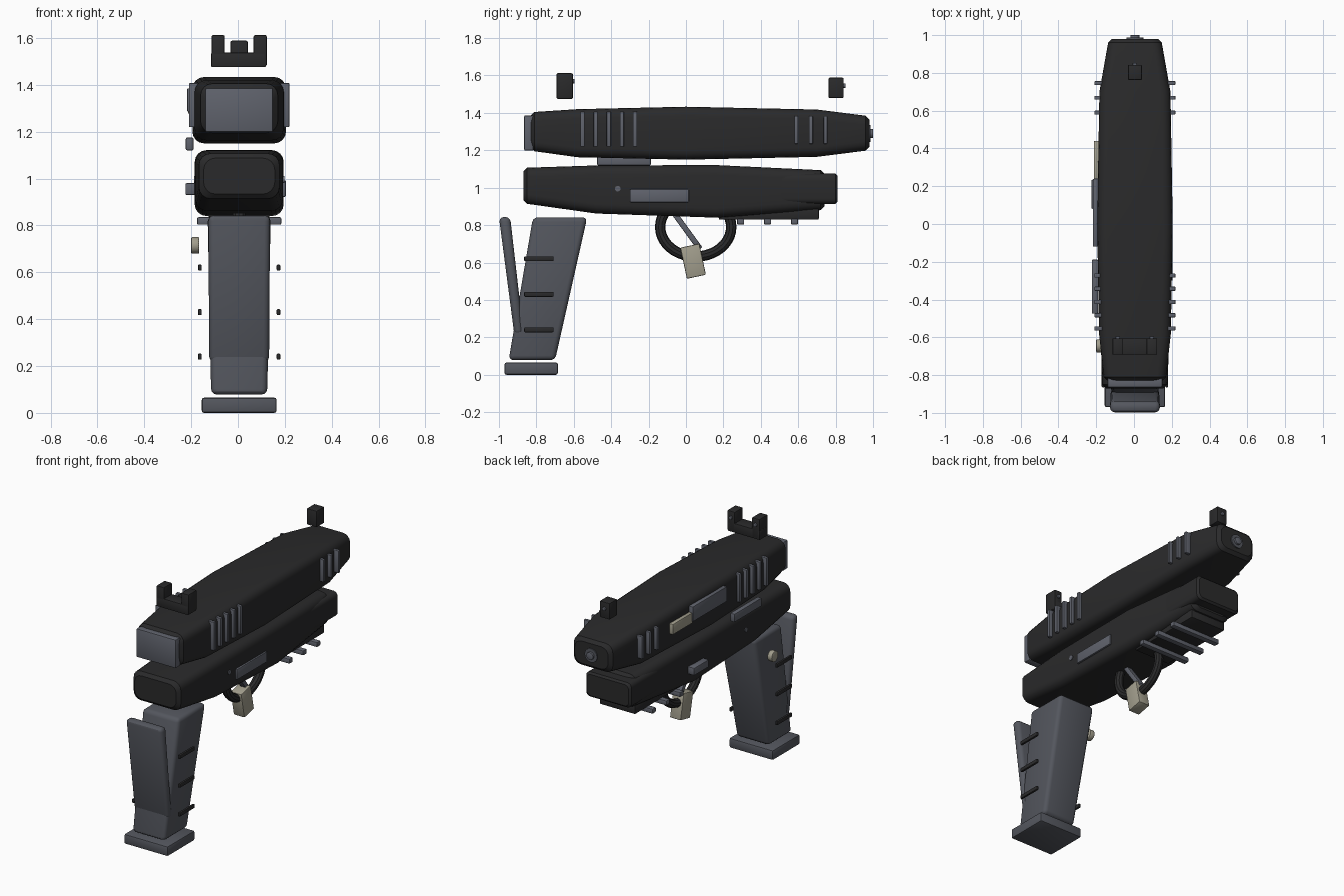
import bpy, bmesh, math
from mathutils import Matrix, Vector

if "Cube" in bpy.data.objects:
    bpy.data.objects.remove(bpy.data.objects["Cube"])

CX = 0.005  # common centre line


def mat(name, rgb):
    m = bpy.data.materials.new(name)
    m.diffuse_color = (*rgb, 1)
    m.use_nodes = True
    m.node_tree.nodes["Principled BSDF"].inputs["Base Color"].default_value = m.diffuse_color
    return m


BLACK = mat("matte black", (0.023, 0.023, 0.024))
GRIP = mat("grip grey", (0.088, 0.094, 0.112))
STEEL = mat("steel grey", (0.115, 0.123, 0.15))
CREAM = mat("cream", (0.36, 0.34, 0.265))


def finish(bm, name, material, bevel=0.0, segments=2):
    if bevel:
        bmesh.ops.bevel(bm, geom=bm.edges[:], offset=bevel, segments=segments,
                        profile=0.5, affect='EDGES', clamp_overlap=True)
    bmesh.ops.recalc_face_normals(bm, faces=bm.faces[:])
    me = bpy.data.meshes.new(name)
    bm.to_mesh(me)
    bm.free()
    me.materials.append(material)
    ob = bpy.data.objects.new(name, me)
    bpy.context.collection.objects.link(ob)
    bpy.ops.object.select_all(action='DESELECT')
    ob.select_set(True)
    bpy.context.view_layer.objects.active = ob
    bpy.ops.object.shade_smooth_by_angle(angle=math.radians(30))
    return ob


def box(name, material, x, y, z, bevel=0.006, tilt=0.0):
    """Box from (low, high) ranges, tilted about its own x axis."""
    bm = bmesh.new()
    size = [b - a for a, b in (x, y, z)]
    centre = [(a + b) / 2 for a, b in (x, y, z)]
    m = (Matrix.Translation(centre) @ Matrix.Rotation(tilt, 4, 'X')
         @ Matrix.Diagonal((*size, 1)))
    bmesh.ops.create_cube(bm, size=1, matrix=m)
    return finish(bm, name, material, bevel)


def cylinder(name, material, centre, r, depth, axis, sides=20, bevel=0.0):
    bm = bmesh.new()
    rot = Matrix.Rotation(math.pi / 2, 4, 'Y' if axis == 'X' else 'X')
    bmesh.ops.create_cone(bm, cap_ends=True, segments=sides, radius1=r, radius2=r,
                          depth=depth, matrix=Matrix.Translation(centre) @ rot)
    return finish(bm, name, material, bevel)


def loft(name, material, stations, corner, end=0.02):
    """Rounded box-section body along y; stations are (y, half width, z low, z high)."""
    first, last = stations[0], stations[-1]
    tip = lambda s: (s[0], s[1] - end, s[2] + end, s[3] - end)
    move = lambda s, d: (s[0] + d,) + s[1:]
    rows = [tip(first), move(first, end)] + stations[1:-1] + [move(last, -end), tip(last)]
    bm = bmesh.new()
    rings = []
    for y, w, lo, hi in rows:
        ring = []
        for k, (sx, sz) in enumerate(((1, 1), (-1, 1), (-1, -1), (1, -1))):
            px = CX + sx * (w - corner)
            pz = hi - corner if sz > 0 else lo + corner
            for i in range(5):
                a = math.pi / 2 * (k + i / 4)
                ring.append(bm.verts.new((px + corner * math.cos(a), y,
                                          pz + corner * math.sin(a))))
        rings.append(ring)
    n = len(rings[0])
    for a, b in zip(rings, rings[1:]):
        for i in range(n):
            bm.faces.new((a[i], a[(i + 1) % n], b[(i + 1) % n], b[i]))
    bm.faces.new(rings[0])
    bm.faces.new(rings[-1])
    return finish(bm, name, material)


def prism(name, material, profile, w_top, w_bottom, bevel):
    """Side profile (y, z) extruded across x, tapering from top to bottom."""
    bm = bmesh.new()
    zs = [p[1] for p in profile]
    sides = []
    for s in (-1, 1):
        verts = []
        for y, z in profile:
            t = (z - min(zs)) / (max(zs) - min(zs))
            verts.append(bm.verts.new((CX + s * (w_bottom + (w_top - w_bottom) * t), y, z)))
        sides.append(verts)
        bm.faces.new(verts)
    n = len(profile)
    for i in range(n):
        bm.faces.new((sides[0][i], sides[0][(i + 1) % n], sides[1][(i + 1) % n], sides[1][i]))
    return finish(bm, name, material, bevel, 3)


# Upper slide with rear plate and muzzle
loft("slide", BLACK, [(-0.83, 0.165, 1.195, 1.405), (-0.58, 0.19, 1.163, 1.42),
                      (0, 0.2, 1.15, 1.433), (0.70, 0.188, 1.165, 1.418),
                      (0.98, 0.142, 1.198, 1.385)], 0.05)
box("slide_rear_plate", STEEL, (-0.14, 0.15), (-0.865, -0.815), (1.198, 1.387), 0.008)
cylinder("muzzle_collar", GRIP, (CX, 0.975, 1.29), 0.045, 0.024, 'Y', 28)
cylinder("muzzle", STEEL, (CX, 0.985, 1.29), 0.025, 0.03, 'Y', 24, 0.004)

# Grip serrations on both sides of the slide
for s, side in ((-1, "left"), (1, "right")):
    xs = sorted((CX + s * 0.17, CX + s * 0.214))
    for i in range(5):
        y = -0.553 + i * 0.07
        box(f"rear_serration_{side}_{i}", STEEL, xs, (y - 0.011, y + 0.011), (1.22, 1.407), 0.003)
    for i in range(3):
        y = 0.59 + i * 0.078
        box(f"front_serration_{side}_{i}", STEEL, xs, (y - 0.01, y + 0.01), (1.235, 1.383), 0.003)

# Port cover and extractor on the left of the slide
box("port_cover", STEEL, (-0.218, -0.18), (-0.12, 0.24), (1.285, 1.385))
box("extractor", CREAM, (-0.213, -0.18), (0.23, 0.44), (1.275, 1.345))

# Lower frame with nose block
loft("frame", BLACK, [(-0.87, 0.172, 0.914, 1.107), (-0.48, 0.187, 0.862, 1.119),
                      (0.16, 0.19, 0.84, 1.121), (0.74, 0.15, 0.88, 1.094)], 0.05)
loft("frame_nose", BLACK, [(0.30, 0.165, 0.912, 1.076), (0.81, 0.165, 0.912, 1.076)], 0.03, 0.012)
box("frame_side_plate", STEEL, (0.17, 0.205), (-0.30, 0.015), (0.922, 0.992))
box("take_down_lever", STEEL, (-0.225, -0.17), (0.08, 0.235), (0.93, 0.98))
box("slide_stop", STEEL, (-0.223, -0.19), (-0.475, -0.188), (1.12, 1.175))
cylinder("frame_pin", STEEL, (CX, -0.365, 0.995), 0.015, 0.385, 'X')

# Accessory rail with cross bars
box("rail", BLACK, (-0.125, 0.135), (0.175, 0.71), (0.829, 0.888), 0.008)
for i in range(3):
    y = 0.292 + i * 0.144
    box(f"rail_bar_{i}", STEEL, (-0.175, 0.185), (y - 0.019, y + 0.019), (0.803, 0.835))

# Trigger guard: a squashed ring
bm = bmesh.new()
N, M = 40, 10
ring = []
for i in range(N):
    a = 2 * math.pi * i / N
    for j in range(M):
        b = 2 * math.pi * j / M
        r = 0.028 * math.cos(b)
        ring.append(bm.verts.new((CX + 0.028 * math.sin(b), 0.052 + (0.19 + r) * math.cos(a),
                                  0.79 + (0.158 + r) * math.sin(a))))
for i in range(N):
    for j in range(M):
        p, q = i * M, (i + 1) % N * M
        k = (j + 1) % M
        bm.faces.new((ring[p + j], ring[q + j], ring[q + k], ring[p + k]))
finish(bm, "trigger_guard", BLACK)

# Trigger and its link
box("trigger", CREAM, (-0.035, 0.045), (-0.014, 0.09), (0.522, 0.692), 0.006, math.radians(12))
box("trigger_link", STEEL, (-0.015, 0.025), (-0.01, 0.02), (0.65, 0.89), 0.005, math.radians(36))

# Grip, back strap and base plate
prism("grip", GRIP, [(-0.818, 0.842), (-0.528, 0.842), (-0.70, 0.078), (-0.948, 0.078)],
      0.135, 0.12, 0.025)
prism("back_strap", GRIP, [(-1.0, 0.843), (-0.94, 0.843), (-0.868, 0.216), (-0.918, 0.216)],
      0.132, 0.128, 0.024)
box("base_plate", GRIP, (-0.155, 0.165), (-0.97, -0.685), (0.0, 0.065), 0.01)
cylinder("magazine_button", CREAM, (-0.183, -0.645, 0.715), 0.035, 0.034, 'X', 24, 0.004)
for s, side in ((-1, "left"), (1, "right")):
    x = CX + s * 0.168
    for i in range(3):
        z = 0.24 + i * 0.19
        box(f"grip_rib_{side}_{i}", BLACK, (x - 0.008, x + 0.008), (-0.865, -0.708),
            (z - 0.013, z + 0.013), 0.005)

# Sights with aiming dots
box("rear_sight_base", BLACK, (-0.115, 0.12), (-0.692, -0.605), (1.475, 1.538))
for s, side in ((-1, "left"), (1, "right")):
    x = CX + s * 0.09
    box(f"rear_sight_post_{side}", BLACK, (x - 0.028, x + 0.028), (-0.692, -0.605), (1.48, 1.612))
    cylinder(f"rear_sight_dot_{side}", STEEL, (x, -0.604, 1.57), 0.012, 0.018, 'Y', 16, 0.003)
box("front_sight", BLACK, (-0.032, 0.042), (0.762, 0.843), (1.48, 1.588))
cylinder("front_sight_dot", STEEL, (CX, 0.844, 1.545), 0.012, 0.018, 'Y', 16, 0.003)
